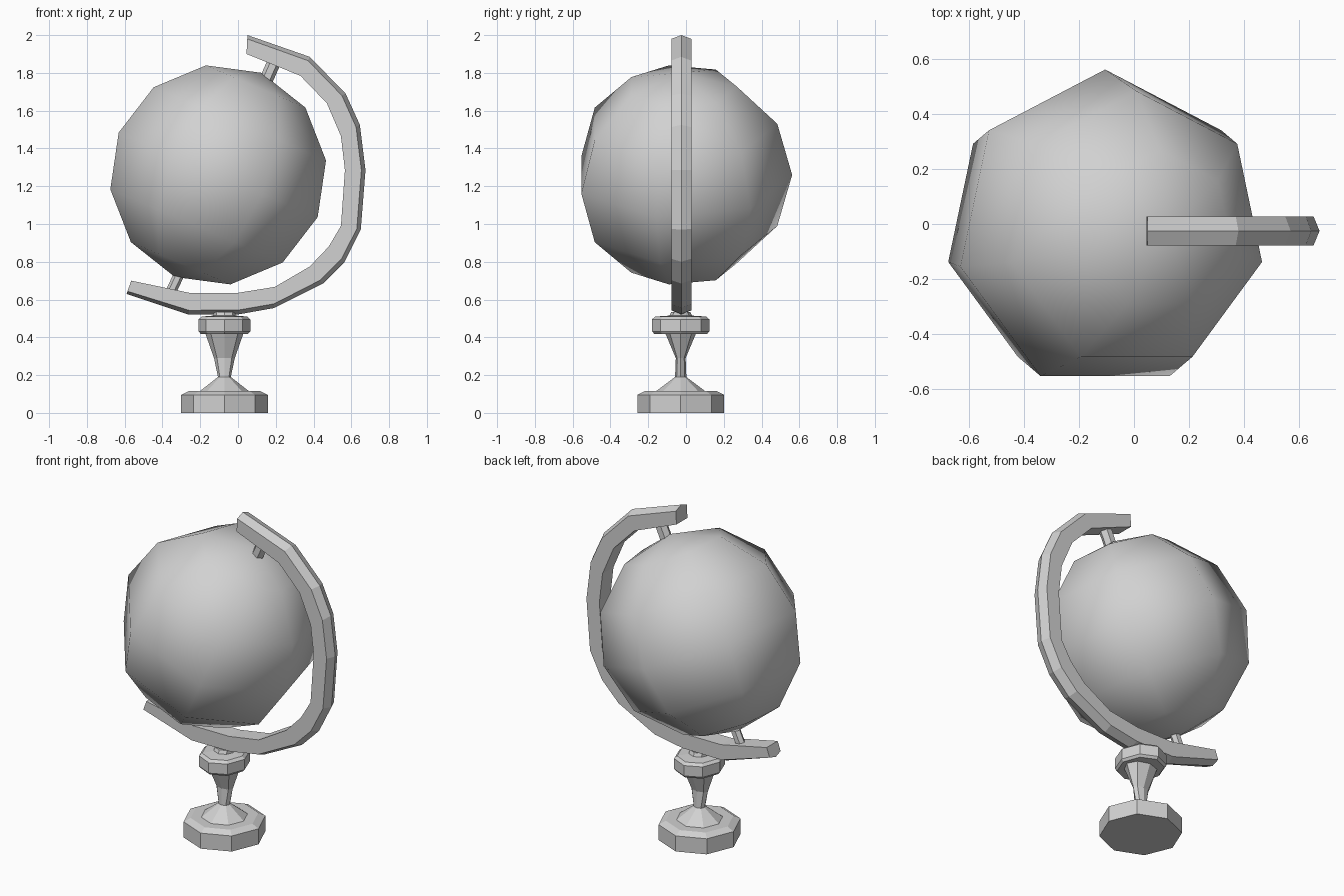
import bpy, bmesh
from math import sin, cos, pi, radians
from mathutils import Vector

cube = bpy.data.objects.get("Cube")
if cube:
    bpy.data.objects.remove(cube)

grey = bpy.data.materials.new("plain grey")
grey.use_nodes = True
grey.diffuse_color = (0.64, 0.64, 0.64, 1)
grey.node_tree.nodes["Principled BSDF"].inputs["Base Color"].default_value = grey.diffuse_color


def loft(name, rings, smooth=False):
    """Skin equal-length rings of points and cap both ends."""
    bm = bmesh.new()
    loops = [[bm.verts.new(p) for p in ring] for ring in rings]
    count = len(loops[0])
    for a, b in zip(loops, loops[1:]):
        for i in range(count):
            j = (i + 1) % count
            bm.faces.new((a[i], a[j], b[j], b[i]))
    bm.faces.new(loops[0])
    bm.faces.new(loops[-1])
    bmesh.ops.remove_doubles(bm, verts=bm.verts, dist=0.0005)
    bmesh.ops.recalc_face_normals(bm, faces=bm.faces)
    for face in bm.faces:
        face.smooth = smooth
    mesh = bpy.data.meshes.new(name)
    bm.to_mesh(mesh)
    bm.free()
    mesh.materials.append(grey)
    obj = bpy.data.objects.new(name, mesh)
    bpy.context.collection.objects.link(obj)
    return obj


def ring(rx, ry, z, sides):
    """Polygon ring with one corner on +y."""
    return [(rx * sin(2 * pi * i / sides), ry * cos(2 * pi * i / sides), z)
            for i in range(sides)]


MID_Y = -0.025

# Globe: coarse seven-sided ball, leaning on its axis
radius = 0.587
lats = [radians(-90 + 30 * k) for k in range(7)]
globe = loft("globe", [ring(radius * cos(t), radius * cos(t), radius * sin(t), 7)
                       for t in lats], smooth=True)
globe.location = (-0.105, MID_Y, 1.26)
globe.rotation_euler.y = radians(23)

# Pivot pins joining globe and arm
def pin(name, start, end, r):
    a, b = Vector(start), Vector(end)
    obj = loft(name, [ring(r, r, z, 6) for z in (0, (b - a).length)])
    obj.location = a
    obj.rotation_euler = (b - a).to_track_quat("Z", "Y").to_euler()

pin("lower_pin", (-0.365, MID_Y, 0.62), (-0.29, MID_Y, 0.78), 0.028)
pin("upper_pin", (0.13, MID_Y, 1.72), (0.19, MID_Y, 1.855), 0.036)

# Arm: ridge and inner edge in the x-z plane
ridge = [(0.05, 2.0), (0.38, 1.885), (0.57, 1.69), (0.645, 1.525), (0.675, 1.285),
         (0.65, 0.97), (0.565, 0.8), (0.45, 0.685), (0.19, 0.555), (0.005, 0.522),
         (-0.26, 0.52), (-0.59, 0.63)]
inner = [(0.045, 1.9), (0.33, 1.785), (0.47, 1.64), (0.545, 1.465), (0.566, 1.285),
         (0.545, 0.99), (0.48, 0.88), (0.38, 0.775), (0.195, 0.667), (-0.005, 0.635),
         (-0.255, 0.635), (-0.565, 0.7)]
sections = []
for outer, near in zip(ridge, inner):
    o = Vector((outer[0], MID_Y, outer[1]))
    n = Vector((near[0], MID_Y, near[1]))
    shoulder = o.lerp(n, 0.2)
    side = Vector((0, 0.053, 0))
    sections.append([o, shoulder + side, n + side, n - side, shoulder - side])
loft("curved_arm", sections)

# Turned stand: (x radius, y radius, height)
profile = [(0.23, 0.23, 0), (0.23, 0.23, 0.095), (0.19, 0.19, 0.115),
           (0.13, 0.13, 0.115), (0.034, 0.03, 0.19), (0.055, 0.026, 0.29),
           (0.1, 0.08, 0.418), (0.125, 0.14, 0.418), (0.137, 0.152, 0.432),
           (0.137, 0.152, 0.495), (0.12, 0.135, 0.51), (0.06, 0.06, 0.515),
           (0.06, 0.05, 0.535)]
stand = loft("stand", [ring(rx, ry, z, 8) for rx, ry, z in profile])
stand.location = (-0.072, MID_Y - 0.003, 0)
